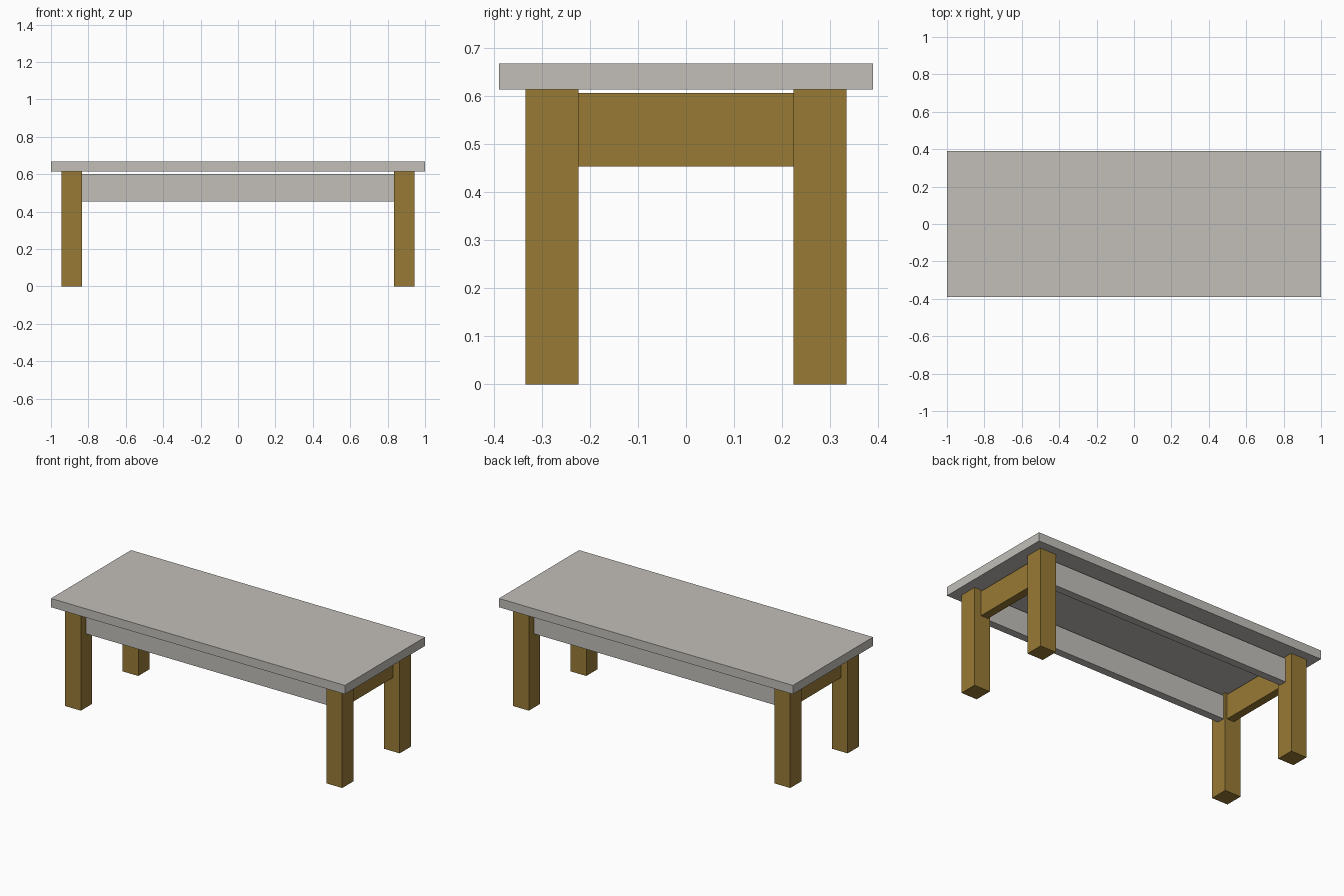
import bpy

if "Cube" in bpy.data.objects:
    bpy.data.objects.remove(bpy.data.objects["Cube"])


def material(name, rgb):
    m = bpy.data.materials.new(name)
    m.diffuse_color = (*rgb, 1.0)
    m.use_nodes = True
    m.node_tree.nodes["Principled BSDF"].inputs["Base Color"].default_value = m.diffuse_color
    return m


grey = material("pale grey", (0.54, 0.52, 0.485))
wood = material("brown wood", (0.314, 0.195, 0.036))


def box(name, lo, hi, mat):
    """Axis-aligned box between two corners."""
    bpy.ops.mesh.primitive_cube_add(size=1, location=[(a + b) / 2 for a, b in zip(lo, hi)])
    ob = bpy.context.object
    ob.name = name
    ob.scale = [b - a for a, b in zip(lo, hi)]
    bpy.ops.object.transform_apply(location=False, rotation=False, scale=True)
    ob.data.materials.append(mat)
    return ob


# Leg extents (inner, outer) and heights
LX, LY = (0.835, 0.943), (0.224, 0.334)
TOP_Z = 0.613

# Table top
box("table_top", (-1, -0.389, TOP_Z), (1, 0.389, 0.667), grey)


def span(sign, a, b):
    return sorted((sign * a, sign * b))


for sx, side in ((-1, "left"), (1, "right")):
    x0, x1 = span(sx, *LX)
    # Corner legs
    for sy, end in ((-1, "front"), (1, "back")):
        y0, y1 = span(sy, *LY)
        box(f"{end}_{side}_leg", (x0, y0, 0), (x1, y1, TOP_Z), wood)
    # Short wooden end rail between the legs
    x0, x1 = span(sx, 0.848, 0.897)
    box(f"{side}_end_rail", (x0, -LY[0], 0.453), (x1, LY[0], 0.606), wood)

# Long grey rails between the legs
for sy, end in ((-1, "front"), (1, "back")):
    y0, y1 = span(sy, 0.238, 0.286)
    box(f"{end}_long_rail", (-LX[0], y0, 0.455), (LX[0], y1, 0.602), grey)
